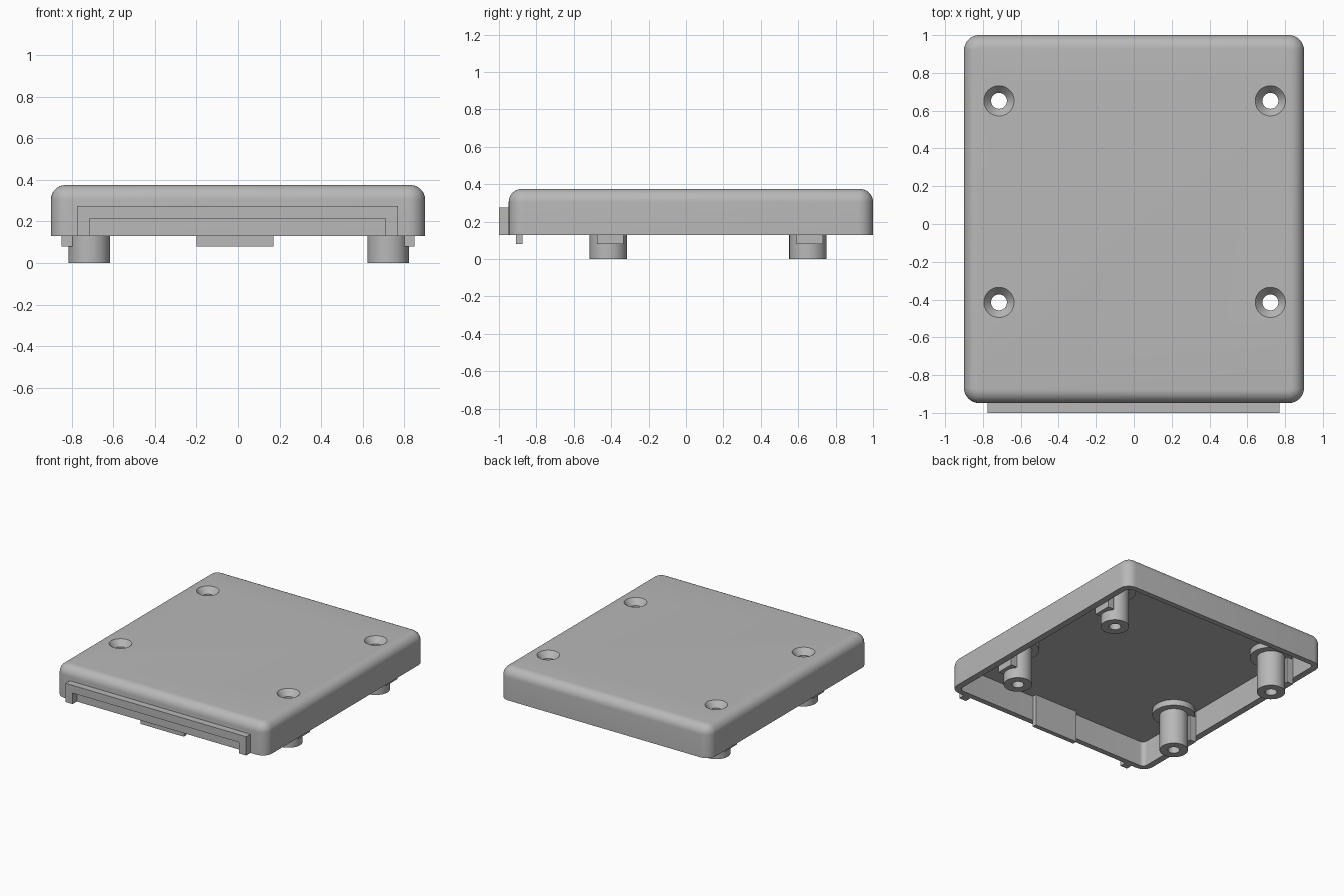
import bpy
import bmesh
from math import radians, sin, cos, pi

if "Cube" in bpy.data.objects:
    bpy.data.objects.remove(bpy.data.objects["Cube"])

grey = bpy.data.materials.new("plain grey")
grey.use_nodes = True
COLOUR = (0.48, 0.48, 0.48, 1)
grey.diffuse_color = COLOUR
for node in grey.node_tree.nodes:
    if node.type == "BSDF_PRINCIPLED":
        node.inputs["Base Color"].default_value = COLOUR

RIM, TOP, CEILING = 0.13, 0.375, 0.325
TAB_Z = 0.08
BORE = 0.042
POSTS = [(x, y) for x in (-0.715, 0.722) for y in (-0.415, 0.652)]


def finish(bm, name, smooth=True):
    bmesh.ops.recalc_face_normals(bm, faces=bm.faces)
    mesh = bpy.data.meshes.new(name)
    bm.to_mesh(mesh)
    bm.free()
    mesh.materials.append(grey)
    obj = bpy.data.objects.new(name, mesh)
    bpy.context.collection.objects.link(obj)
    if smooth:
        shade(obj)
    return obj


def activate(obj):
    bpy.ops.object.select_all(action="DESELECT")
    obj.select_set(True)
    bpy.context.view_layer.objects.active = obj


def shade(obj):
    activate(obj)
    bpy.ops.object.shade_smooth_by_angle(angle=radians(30))


def bridge(bm, a, b):
    for i in range(len(a)):
        j = (i + 1) % len(a)
        bm.faces.new((a[i], a[j], b[j], b[i]))


def loft(name, rings, closed=False, smooth=True):
    """Skin rings of points; cap the ends, or join last to first if closed."""
    bm = bmesh.new()
    loops = [[bm.verts.new(p) for p in ring] for ring in rings]
    for a, b in zip(loops, loops[1:]):
        bridge(bm, a, b)
    if closed:
        bridge(bm, loops[-1], loops[0])
    else:
        bm.faces.new(loops[0])
        bm.faces.new(loops[-1])
    return finish(bm, name, smooth)


def rounded_rect(z, inset_x, inset_y, radius, steps=8):
    x0, x1 = -0.9 + inset_x, 0.9 - inset_x
    y0, y1 = -0.948 + inset_y, 1 - inset_y
    corners = [(x1, y1, 1, 1), (x0, y1, -1, 1), (x0, y0, -1, -1), (x1, y0, 1, -1)]
    ring = []
    for k, (cx, cy, sx, sy) in enumerate(corners):
        for i in range(steps + 1):
            a = pi / 2 * (k + i / steps)
            ring.append((cx - sx * radius + radius * cos(a),
                         cy - sy * radius + radius * sin(a), z))
    return ring


def circle(cx, cy, r, z, sides=48):
    return [(cx + r * cos(2 * pi * i / sides), cy + r * sin(2 * pi * i / sides), z)
            for i in range(sides)]


def box(name, x0, x1, y0, y1, z0, z1):
    return loft(name, [[(x0, y0, z), (x1, y0, z), (x1, y1, z), (x0, y1, z)]
                       for z in (z0, z1)], smooth=False)


# Hollow cover: ceiling, inner wall, rim, outer wall and rounded top edge
FILLET, CORNER = 0.07, 0.08
rings = [rounded_rect(CEILING, 0.05, 0.042, 0.035),
         rounded_rect(RIM, 0.05, 0.042, 0.035),
         rounded_rect(RIM, 0, 0, CORNER)]
for i in range(9):
    a = pi / 2 * i / 8
    inset = FILLET * (1 - cos(a))
    rings.append(rounded_rect(TOP - FILLET * (1 - sin(a)), inset, inset, CORNER - inset))
cover = loft("cover_shell", rings, smooth=False)

# Countersunk screw holes through the top
for x, y in POSTS:
    cutter = loft("screw_hole_cutter",
                  [circle(x, y, r, z) for r, z in
                   ((BORE, CEILING - 0.05), (BORE, TOP - 0.045),
                    (0.08, TOP), (0.08, TOP + 0.05))], smooth=False)
    cutter.hide_render = True
    activate(cover)
    cut = cover.modifiers.new("screw hole", "BOOLEAN")
    cut.operation = "DIFFERENCE"
    cut.solver = "EXACT"
    cut.object = cutter
    bpy.ops.object.modifier_apply(modifier=cut.name)
    bpy.data.objects.remove(cutter)
shade(cover)

# Stepped hollow screw posts, each with a tab along the side wall
for x, y in POSTS:
    place = ("left" if x > 0 else "right") + ("_front" if y < 0 else "_back")
    profile = [(BORE, 0), (0.1, 0), (0.1, 0.28), (0.15, 0.28),
               (0.15, CEILING + 0.002), (BORE, CEILING + 0.002)]
    loft("screw_post_" + place, [circle(x, y, r, z) for r, z in profile], closed=True)
    inner, outer = sorted((0.797 if x > 0 else -0.797, 0.85 if x > 0 else -0.85))
    box("side_tab_" + place, inner, outer, y + 0.01 - 0.07, y + 0.01 + 0.07, TAB_Z, CEILING)

# Tab along the front wall
box("front_tab", -0.2, 0.172, -0.908, -0.873, TAB_Z, CEILING)

# Raised U-shaped lip on the front face
outline = [(-0.775, RIM), (-0.775, 0.275), (0.77, 0.275), (0.77, RIM),
           (0.71, RIM), (0.71, 0.215), (-0.715, 0.215), (-0.715, RIM)]
loft("front_lip", [[(x, y, z) for x, z in outline] for y in (-1.0, -0.94)], smooth=False)
